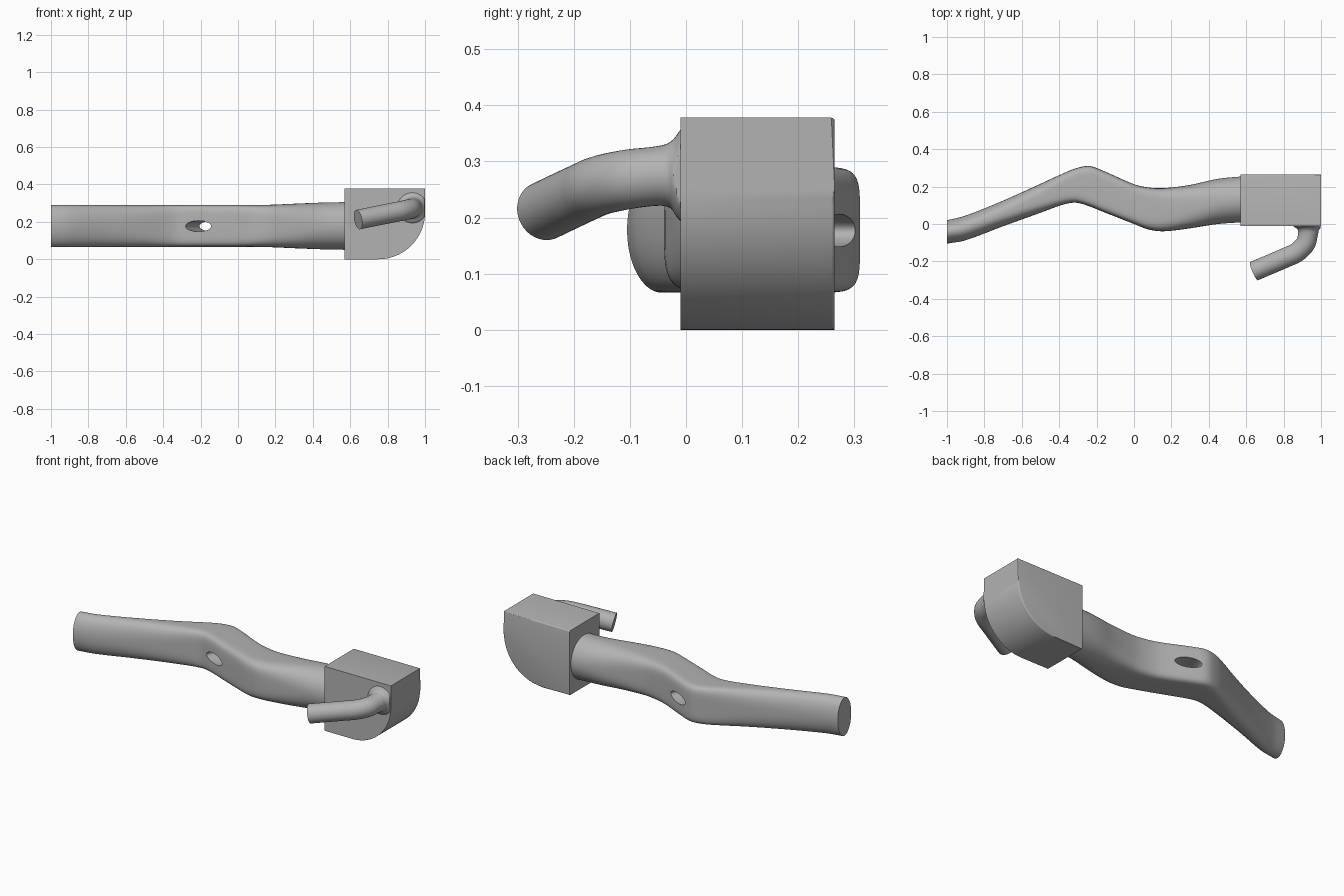
import bpy, bmesh
from math import sin, cos, pi, copysign
from mathutils import Vector

old = bpy.data.objects.get("Cube")
if old:
    bpy.data.objects.remove(old, do_unlink=True)

grey = bpy.data.materials.new("plain grey")
grey.use_nodes = True
colour = (0.45, 0.45, 0.45, 1)
grey.diffuse_color = colour
grey.node_tree.nodes["Principled BSDF"].inputs["Base Color"].default_value = colour


def make_object(name, bm):
    bmesh.ops.recalc_face_normals(bm, faces=bm.faces)
    mesh = bpy.data.meshes.new(name)
    bm.to_mesh(mesh)
    bm.free()
    mesh.materials.append(grey)
    obj = bpy.data.objects.new(name, mesh)
    bpy.context.collection.objects.link(obj)
    return obj


def smooth(obj, angle=0.6):
    bpy.ops.object.select_all(action="DESELECT")
    obj.select_set(True)
    bpy.context.view_layer.objects.active = obj
    bpy.ops.object.shade_smooth_by_angle(angle=angle)


def loft(name, rings):
    """Skin a list of equally long rings and cap both ends."""
    bm = bmesh.new()
    rows = [[bm.verts.new(p) for p in ring] for ring in rings]
    count = len(rows[0])
    for a, b in zip(rows, rows[1:]):
        for i in range(count):
            j = (i + 1) % count
            bm.faces.new((a[i], a[j], b[j], b[i]))
    bm.faces.new(rows[0])
    bm.faces.new(rows[-1])
    return make_object(name, bm)


def refine(rows, steps):
    """Smooth cubic interpolation of rows, the first column being the parameter."""
    def slope(i, k):
        a, b = rows[max(i - 1, 0)], rows[min(i + 1, len(rows) - 1)]
        return (b[k] - a[k]) / (b[0] - a[0])

    result = []
    for i, (p, q) in enumerate(zip(rows, rows[1:])):
        span = q[0] - p[0]
        for s in range(steps):
            t = s / steps
            row = [p[0] + span * t]
            for k in range(1, len(p)):
                row.append((2*t**3 - 3*t*t + 1) * p[k] + (3*t*t - 2*t**3) * q[k]
                           + span * ((t**3 - 2*t*t + t) * slope(i, k)
                                     + (t**3 - t*t) * slope(i + 1, k)))
            result.append(row)
    return result + [list(rows[-1])]


def super_ring(x, low, high, half, power, count=64):
    """Cross-section that ranges from an ellipse to a rounded rectangle."""
    def bend(v):
        return copysign(abs(v) ** (2 / power), v)
    angles = [2 * pi * (i + 0.5) / count for i in range(count)]
    return [(x, (low + high) / 2 + (high - low) / 2 * bend(cos(a)),
             0.178 + half * bend(sin(a))) for a in angles]


# Cranked bar: x, front edge, back edge, half height, squareness
bar_rows = [
    (-1, -.105, .02, .112, 2),
    (-.9, -.087, .045, .112, 2.1),
    (-.7, -.012, .125, .112, 2.4),
    (-.5, .06, .215, .112, 3.2),
    (-.38, .103, .27, .112, 4.5),
    (-.31, .114, .298, .112, 5.5),
    (-.24, .095, .31, .112, 6),
    (-.17, .067, .287, .112, 6),
    (0, 0, .213, .112, 5.5),
    (.08, -.03, .195, .112, 5),
    (.16, -.039, .192, .113, 4.2),
    (.3, -.023, .209, .119, 3),
    (.45, .0, .242, .125, 2.2),
    (.6, .01, .256, .128, 2),
]
bar = loft("cranked_bar", [super_ring(*row) for row in refine(bar_rows, 5)])

# Oval hole drilled square through the middle leg of the bar
axis = Vector((0.36, 0.93, 0)).normalized()
along = Vector((axis.y, -axis.x, 0))
centre = Vector((-0.175, 0.178, 0.177))
hole = loft("hole_cutter", [
    [centre + axis * d + along * 0.073 * cos(a) + Vector((0, 0, 0.029 * sin(a)))
     for a in [2 * pi * i / 40 for i in range(40)]]
    for d in (-0.25, 0.25)])
hole.hide_render = True
cut = bar.modifiers.new("hole", "BOOLEAN")
cut.operation = "DIFFERENCE"
cut.solver = "EXACT"
cut.object = hole
bpy.context.view_layer.objects.active = bar
bpy.ops.object.modifier_apply(modifier="hole")
bpy.data.objects.remove(hole, do_unlink=True)
smooth(bar)

# End block with one large rounded lower corner
left, right, top, radius = 0.57, 1.0, 0.378, 0.25
front, back = -0.01, 0.265
outline = [(left, top), (left, 0)]
outline += [(right - radius + radius * sin(a), radius - radius * cos(a))
            for a in [pi / 2 * i / 24 for i in range(25)]]
outline.append((right, top))
bm = bmesh.new()
face = bm.faces.new([bm.verts.new((x, front, z)) for x, z in outline])
moved = bmesh.ops.extrude_face_region(bm, geom=[face], use_keep_orig=True)
for v in moved["geom"]:
    if isinstance(v, bmesh.types.BMVert):
        v.co.y = back
rim = [e for e in bm.edges if all(v.co.y > back - 0.001 for v in e.verts)
       and any(v.co.x > left + 0.001 for v in e.verts)]
bmesh.ops.bevel(bm, geom=rim, offset=0.006, segments=3, profile=0.5, affect="EDGES")
block = make_object("end_block", bm)
smooth(block)

# Bent handle rod, flared where it meets the block: parameter, x, y, z, radius
rod_rows = [
    (0, .932, .0, .275, .09),
    (.1, .932, -.012, .275, .079),
    (.3, .932, -.028, .275, .059),
    (.5, .931, -.05, .274, .053),
    (1, .917, -.104, .268, .053),
    (1.5, .872, -.151, .258, .053),
    (2, .815, -.178, .247, .053),
    (3.5, .642, -.252, .212, .053),
]
path = refine(rod_rows, 6)
points = [Vector(row[1:4]) for row in path]
rings = []
for i, (p, row) in enumerate(zip(points, path)):
    ahead = (points[min(i + 1, len(points) - 1)] - points[max(i - 1, 0)]).normalized()
    side = ahead.cross(Vector((0, 0, 1))).normalized()
    up = side.cross(ahead)
    ring = [p + row[4] * (side * cos(a) + up * sin(a))
            for a in [2 * pi * k / 40 for k in range(40)]]
    for v in ring:
        v.x = min(v.x, right - 0.004)
    rings.append(ring)
smooth(loft("handle_rod", rings))
